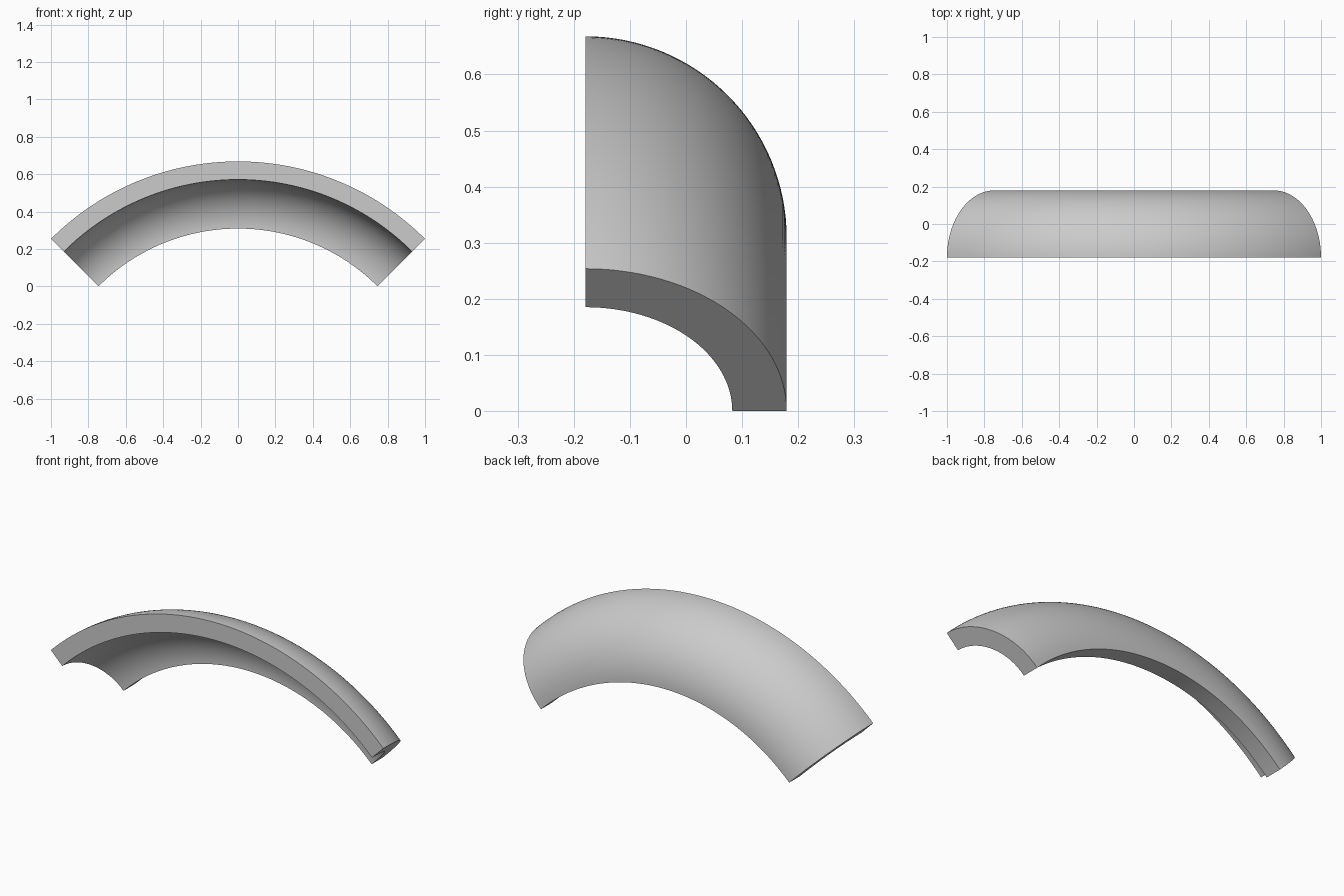
import bpy, bmesh
from math import sin, cos, pi, radians
from mathutils import Vector, Matrix

if "Cube" in bpy.data.objects:
    bpy.data.objects.remove(bpy.data.objects["Cube"])

OUTER, INNER = 0.359, 0.262      # radii of the quarter-ring section
BEND = 1.0552                    # bend radius to the section centre
Y0 = -OUTER / 2
ZC = -BEND * cos(pi / 4)         # bend centre, so the ends rest on z = 0
SEG, STEPS = 32, 96


def quarter(radius):
    return [(Y0 + radius * sin(pi / 2 * i / SEG), ZC + BEND + radius * cos(pi / 2 * i / SEG))
            for i in range(SEG + 1)]


# Quarter-ring section, made of quads between outer and inner arcs
bm = bmesh.new()
centre = Vector((0, 0, ZC))
outer = [bm.verts.new((0, y, z)) for y, z in quarter(OUTER)]
inner = [bm.verts.new((0, y, z)) for y, z in quarter(INNER)]
faces = [bm.faces.new((outer[i], outer[i + 1], inner[i + 1], inner[i])) for i in range(SEG)]
bmesh.ops.rotate(bm, verts=bm.verts, cent=centre, matrix=Matrix.Rotation(radians(-45), 3, 'Y'))

# Sweep the section through 90 degrees and cap both ends
boundary = [e for e in bm.edges if e.is_boundary]
end = bmesh.ops.spin(bm, geom=boundary, cent=centre, axis=(0, 1, 0),
                     angle=radians(90), steps=STEPS, use_duplicate=False)
last = [g for g in end["geom_last"] if isinstance(g, bmesh.types.BMEdge)]
bmesh.ops.contextual_create(bm, geom=last)
bmesh.ops.remove_doubles(bm, verts=bm.verts, dist=1e-5)
bmesh.ops.recalc_face_normals(bm, faces=bm.faces)

mesh = bpy.data.meshes.new("curved_quarter_pipe")
bm.to_mesh(mesh)
bm.free()
obj = bpy.data.objects.new("curved_quarter_pipe", mesh)
bpy.context.collection.objects.link(obj)
bpy.context.view_layer.objects.active = obj
obj.select_set(True)
bpy.ops.object.shade_smooth_by_angle(angle=radians(30))
